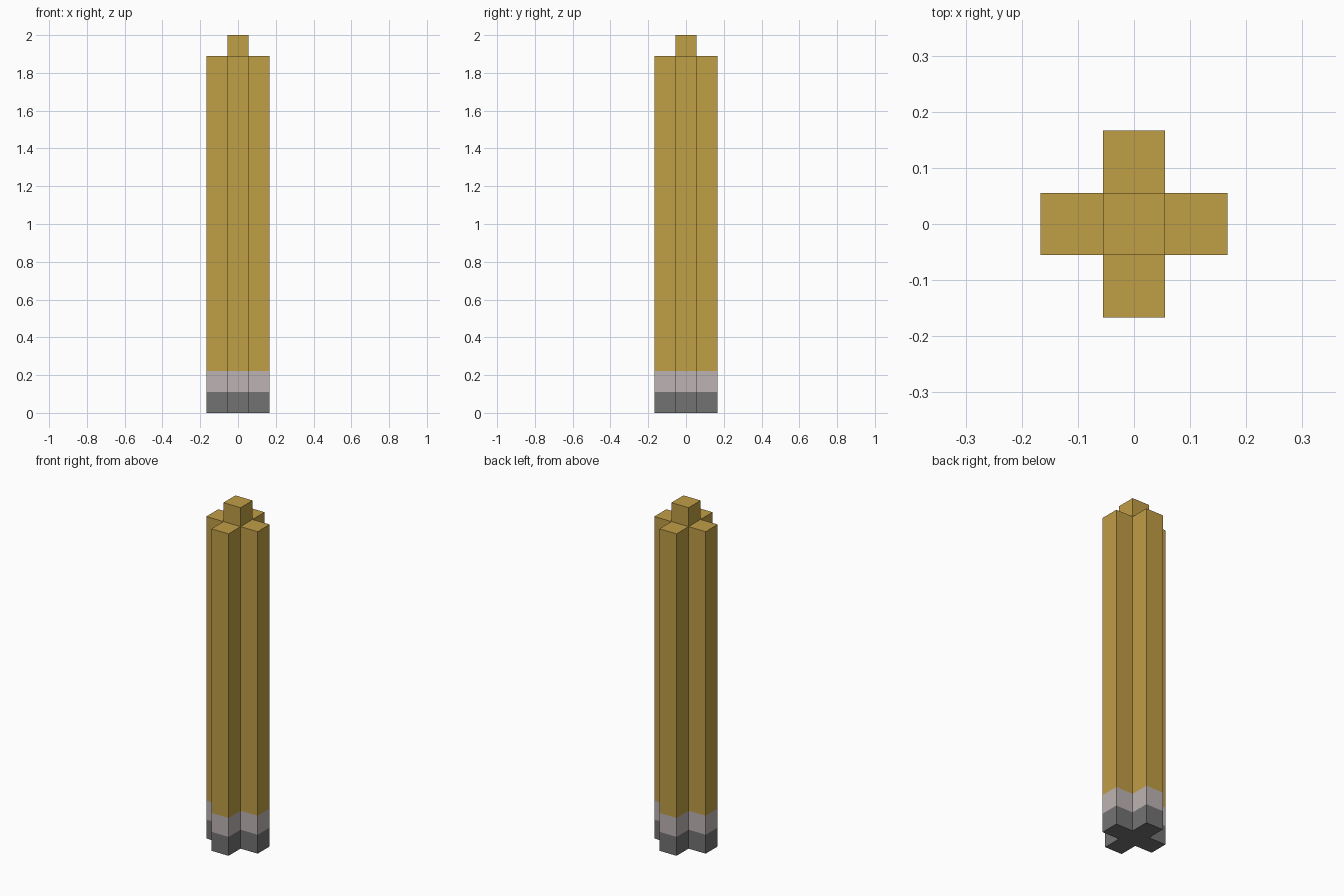
import bpy
import bmesh

if "Cube" in bpy.data.objects:
    bpy.data.objects.remove(bpy.data.objects["Cube"], do_unlink=True)

UNIT = 2 / 18      # width of one block
H = UNIT / 2       # inner corner of the cross
R = UNIT * 1.5     # end of each arm


def material(name, rgb):
    mat = bpy.data.materials.new(name)
    mat.use_nodes = True
    color = (*rgb, 1)
    mat.diffuse_color = color
    mat.node_tree.nodes["Principled BSDF"].inputs["Base Color"].default_value = color
    return mat


def prism(name, outline, bottom, top, mat, bottom_cap=False, top_cap=False):
    """Straight walls over an outline, closed only where the end is exposed."""
    bm = bmesh.new()
    low = [bm.verts.new((x, y, bottom * UNIT)) for x, y in outline]
    high = [bm.verts.new((x, y, top * UNIT)) for x, y in outline]
    n = len(outline)
    for i in range(n):
        j = (i + 1) % n
        bm.faces.new((low[i], low[j], high[j], high[i]))
    if bottom_cap:
        bm.faces.new(low[::-1])
    if top_cap:
        bm.faces.new(high)
    mesh = bpy.data.meshes.new(name)
    bm.to_mesh(mesh)
    bm.free()
    mesh.materials.append(mat)
    obj = bpy.data.objects.new(name, mesh)
    bpy.context.collection.objects.link(obj)
    return obj


gold = material("gold", (0.527, 0.342, 0.061))
pale_grey = material("pale warm grey", (0.509, 0.456, 0.451))
dark_grey = material("dark grey", (0.171, 0.171, 0.171))

# Plus-shaped section: one arm turned four times, counter-clockwise
cross = []
arm = [(H, -H), (R, -H), (R, H)]
for _ in range(4):
    cross += arm
    arm = [(-y, x) for x, y in arm]
square = [(-H, -H), (H, -H), (H, H), (-H, H)]

# Base, band and long shaft share the section
prism("base", cross, 0, 1, dark_grey, bottom_cap=True)
prism("band", cross, 1, 2, pale_grey)
prism("shaft", cross, 2, 17, gold, top_cap=True)

# Small block on top
prism("tip", square, 17, 18, gold, top_cap=True)
